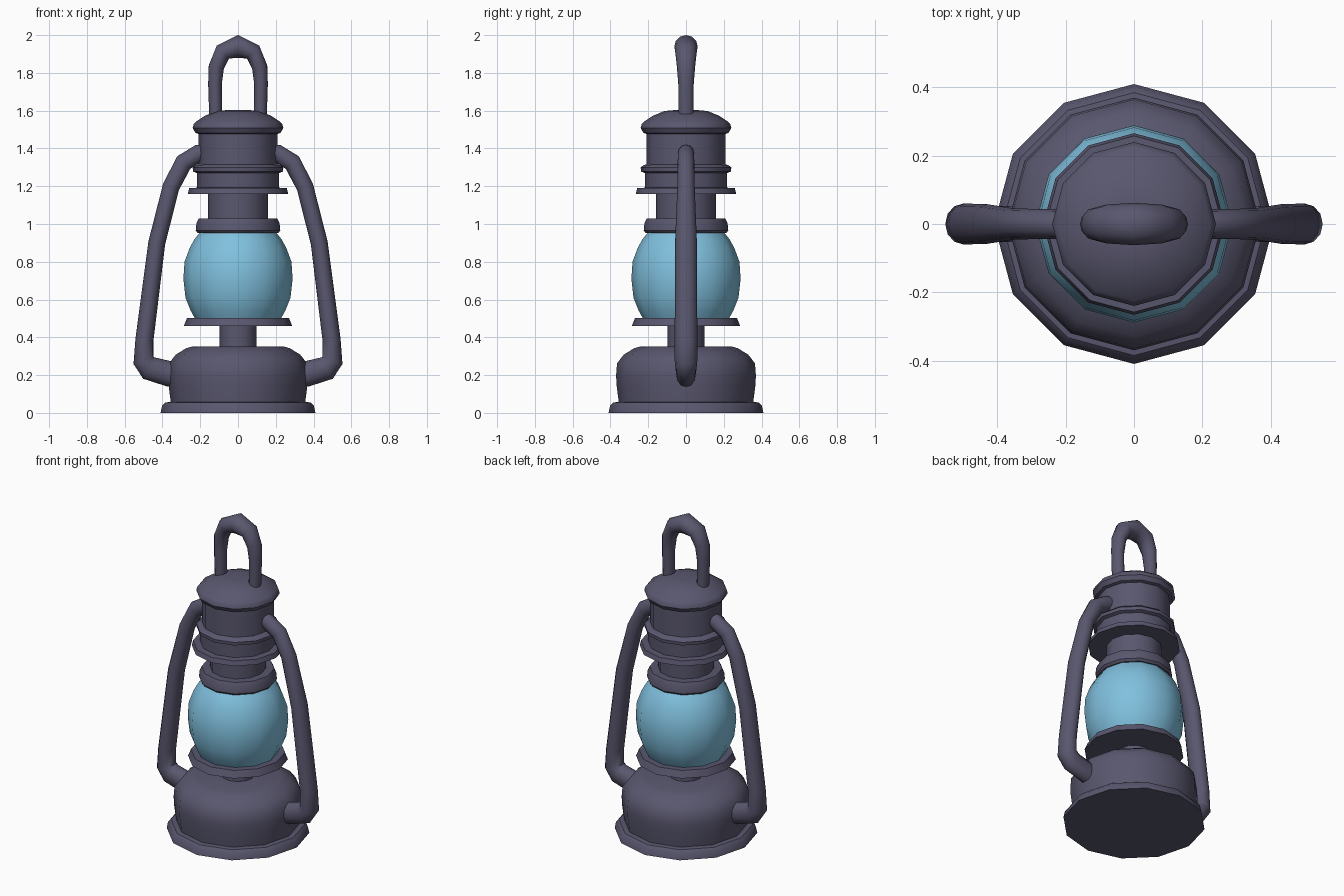
import bpy, bmesh, math
from mathutils import Vector

if "Cube" in bpy.data.objects:
    bpy.data.objects.remove(bpy.data.objects["Cube"])


def material(name, col):
    m = bpy.data.materials.new(name)
    m.diffuse_color = (*col, 1)
    m.use_nodes = True
    m.node_tree.nodes["Principled BSDF"].inputs["Base Color"].default_value = m.diffuse_color
    return m


METAL = material("dark_metal", (0.100, 0.095, 0.156))
GLASS = material("blue_glass", (0.216, 0.527, 0.73))


def finish(name, bm, mat, angle):
    bmesh.ops.recalc_face_normals(bm, faces=bm.faces[:])
    me = bpy.data.meshes.new(name)
    bm.to_mesh(me)
    bm.free()
    me.materials.append(mat)
    ob = bpy.data.objects.new(name, me)
    bpy.context.collection.objects.link(ob)
    bpy.ops.object.select_all(action='DESELECT')
    ob.select_set(True)
    bpy.context.view_layer.objects.active = ob
    bpy.ops.object.shade_smooth_by_angle(angle=math.radians(angle))
    return ob


def skin(bm, rings):
    """Bridge consecutive closed rings and cap both ends."""
    n = len(rings[0])
    for a, b in zip(rings, rings[1:]):
        for i in range(n):
            j = (i + 1) % n
            bm.faces.new((a[i], a[j], b[j], b[i]))
    bm.faces.new(rings[0][::-1])
    bm.faces.new(rings[-1])


def lathe(name, profile, mat=METAL, angle=32, n=12):
    bm = bmesh.new()
    rings = [[bm.verts.new((r * math.cos(math.tau * i / n), r * math.sin(math.tau * i / n), z))
              for i in range(n)] for r, z in profile]
    skin(bm, rings)
    return finish(name, bm, mat, angle)


def tube(name, path, n=12):
    """Sweep an ellipse along a path in the xz plane: (x, z, in-plane radius, y radius)."""
    bm = bmesh.new()
    pts = [Vector((p[0], 0, p[1])) for p in path]
    rings = []
    for k, p in enumerate(pts):
        t = Vector((0, 0, 0))
        if k > 0:
            t += (p - pts[k - 1]).normalized()
        if k < len(pts) - 1:
            t += (pts[k + 1] - p).normalized()
        t.normalize()
        side = Vector((t.z, 0, -t.x))
        ra, rb = path[k][2:]
        rings.append([bm.verts.new(p + side * ra * math.cos(math.tau * i / n)
                                   + Vector((0, rb * math.sin(math.tau * i / n), 0)))
                      for i in range(n)])
    skin(bm, rings)
    return finish(name, bm, METAL, 60)


# Base and fuel tank
lathe("base_rim", [(.41, 0), (.402, .037), (.385, .055), (.34, .06)])
lathe("fuel_tank", [(.355, .05), (.368, .15), (.37, .2), (.365, .262),
                    (.33, .308), (.275, .342), (.24, .352)])
lathe("burner_neck", [(.097, .34), (.097, .47)])
lathe("burner_plate", [(.287, .46), (.27, .503)])

# Glass globe
lathe("glass_globe", [(.225, .495), (.25, .54), (.278, .61), (.289, .71), (.283, .80),
                      (.255, .875), (.23, .92), (.197, .96)], GLASS, 40)

# Collar and chimney
lathe("globe_collar", [(.212, .952), (.224, .965), (.22, 1.005), (.208, 1.03)])
lathe("chimney_neck", [(.16, 1.02), (.16, 1.17)])
lathe("chimney_plate", [(.266, 1.16), (.258, 1.19), (.22, 1.192)])
lathe("chimney_drum", [(.218, 1.18), (.218, 1.27), (.238, 1.278), (.24, 1.298),
                       (.225, 1.312), (.208, 1.316), (.208, 1.485)])
lathe("chimney_cap", [(.205, 1.475), (.225, 1.482), (.24, 1.508), (.234, 1.53),
                      (.225, 1.54), (.175, 1.573), (.115, 1.598), (.06, 1.603)])

# Side frames, one per side
frame = [(.16, 1.38, .046, .042), (.21, 1.373, .047, .043), (.288, 1.325, .048, .044),
         (.355, 1.195, .045, .046), (.43, .90, .045, .058), (.495, .39, .048, .06),
         (.5, .277, .056, .06), (.466, .236, .066, .056), (.365, .207, .067, .052),
         (.28, .185, .066, .05)]
for s, label in ((1, "right"), (-1, "left")):
    tube("side_frame_" + label, [(s * x, z, a, b) for x, z, a, b in frame])

# Top carrying loop
half = [(-.118, 1.56, .034, .04), (-.122, 1.74, .036, .041), (-.115, 1.83, .041, .048),
        (-.08, 1.91, .047, .057)]
tube("carry_loop", half + [(0, 1.94, .06, .062)] + [(-x, z, a, b) for x, z, a, b in half[::-1]])
